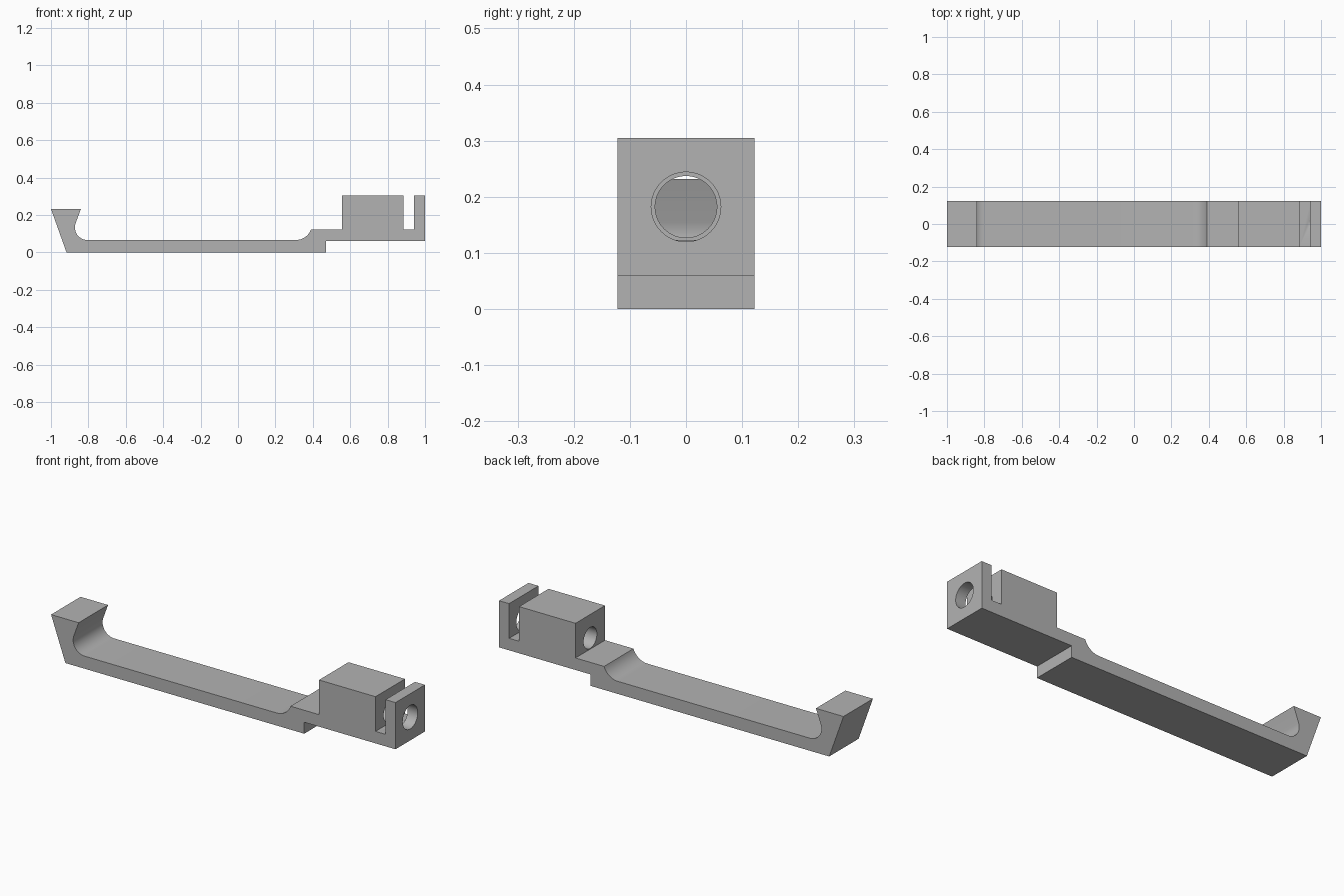
import bpy, bmesh
from math import sin, cos, pi, radians
from mathutils import Matrix

cube = bpy.data.objects.get("Cube")
if cube:
    bpy.data.objects.remove(cube, do_unlink=True)

HALF_WIDTH = 0.122
BORE_Z = 0.182

grey = bpy.data.materials.new("plain grey")
grey.use_nodes = True
colour = (0.45, 0.45, 0.45, 1)
grey.diffuse_color = colour
grey.node_tree.nodes["Principled BSDF"].inputs["Base Color"].default_value = colour


def arc(cx, cz, r, start, end, steps=12):
    """Points on a circle in the side profile, angles in degrees."""
    angles = [radians(start + (end - start) * i / steps) for i in range(steps + 1)]
    return [(cx + r * cos(a), cz + r * sin(a)) for a in angles]


def add_object(name, bm):
    bmesh.ops.recalc_face_normals(bm, faces=bm.faces)
    mesh = bpy.data.meshes.new(name)
    bm.to_mesh(mesh)
    bm.free()
    mesh.materials.append(grey)
    obj = bpy.data.objects.new(name, mesh)
    bpy.context.collection.objects.link(obj)
    return obj


def bore(body, x0, x1, radius):
    """Cut a round hole along x."""
    bm = bmesh.new()
    place = Matrix.Translation(((x0 + x1) / 2, 0, BORE_Z)) @ Matrix.Rotation(pi / 2, 4, "Y")
    bmesh.ops.create_cone(bm, cap_ends=True, segments=64, radius1=radius,
                          radius2=radius, depth=x1 - x0, matrix=place)
    cutter = add_object("bore_cutter", bm)
    cutter.hide_render = True
    mod = body.modifiers.new("bore", "BOOLEAN")
    mod.operation = "DIFFERENCE"
    mod.solver = "EXACT"
    mod.object = cutter
    bpy.context.view_layer.objects.active = body
    bpy.ops.object.modifier_apply(modifier=mod.name)
    bpy.data.objects.remove(cutter, do_unlink=True)


# Side profile: underside, slotted block, step, bar and hook
profile = [(-0.917, 0), (0.47, 0), (0.47, 0.06), (1, 0.06), (1, 0.305),
           (0.942, 0.305), (0.942, 0.123), (0.884, 0.123), (0.884, 0.305),
           (0.556, 0.305), (0.556, 0.123)]
profile += arc(0.31, 0.151, 0.085, -19.2, -90)
profile += arc(-0.805, 0.133, 0.067, 270, 161)
profile += [(-0.84, 0.232), (-1, 0.232)]

bm = bmesh.new()
side = bm.faces.new([bm.verts.new((x, -HALF_WIDTH, z)) for x, z in profile])
grown = bmesh.ops.extrude_face_region(bm, geom=[side])
bmesh.ops.translate(bm, vec=(0, 2 * HALF_WIDTH, 0),
                    verts=[v for v in grown["geom"] if isinstance(v, bmesh.types.BMVert)])
body = add_object("hooked_latch_arm", bm)

# Narrow bore in the block, wider one in the end plate
bore(body, 0.5, 0.9, 0.055)
bore(body, 0.935, 1.1, 0.062)

bpy.ops.object.select_all(action="DESELECT")
body.select_set(True)
bpy.context.view_layer.objects.active = body
bpy.ops.object.shade_smooth_by_angle(angle=radians(30))
